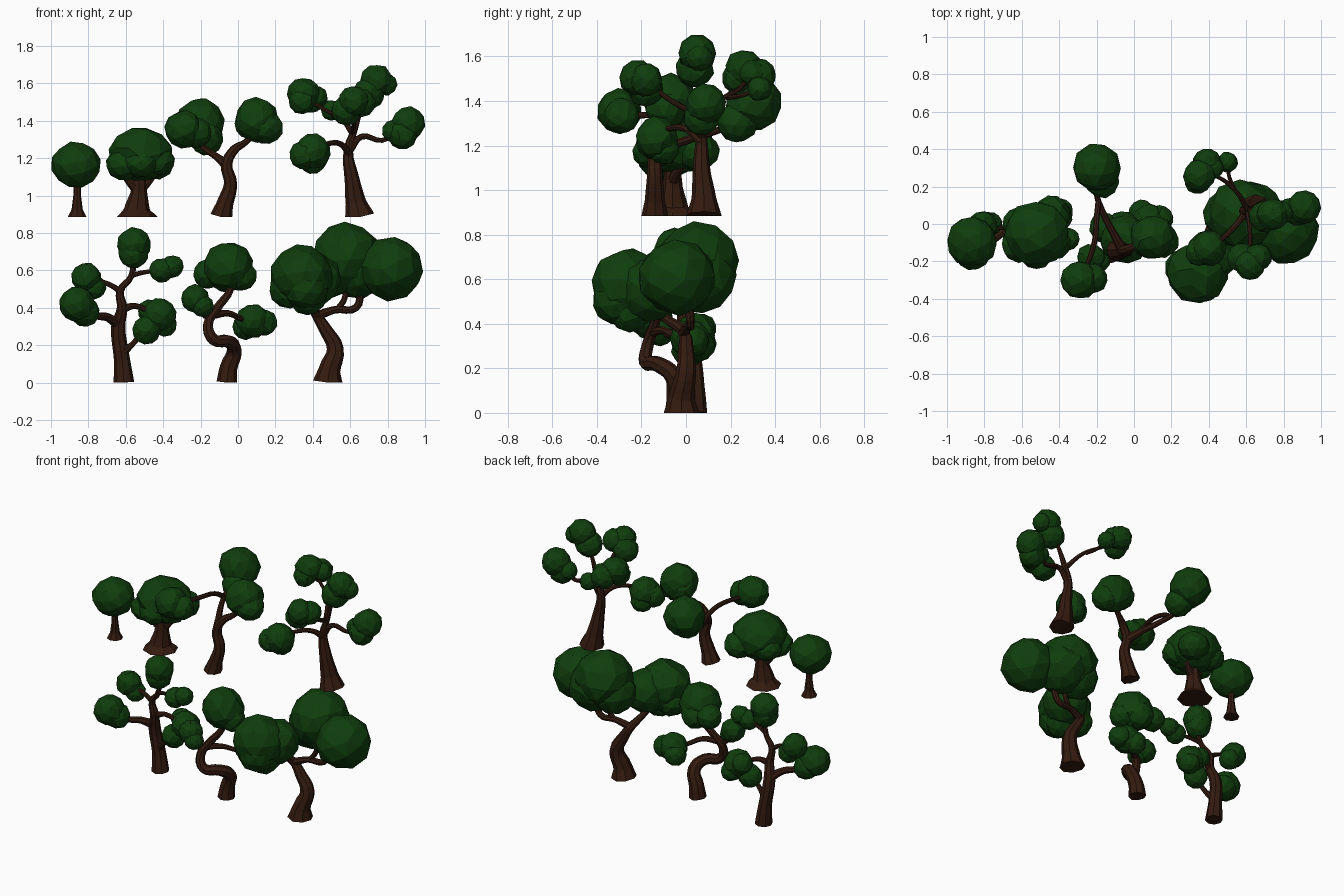
import bpy
import bmesh
import random
from math import pi
from mathutils import Euler, Matrix, Vector

cube = bpy.data.objects.get("Cube")
if cube:
    bpy.data.objects.remove(cube, do_unlink=True)

random.seed(4)
CM = 0.01          # all tree measurements are in hundredths of a unit
UPPER_ROW = 0.885  # ground height of the upper row


def make_material(name, colour):
    material = bpy.data.materials.new(name)
    material.use_nodes = True
    material.diffuse_color = colour
    shader = material.node_tree.nodes["Principled BSDF"]
    shader.inputs["Base Color"].default_value = colour
    shader.inputs["Roughness"].default_value = 0.9
    return material


bark = make_material("bark", (0.034, 0.011, 0.005, 1))
leaf = make_material("leaf", (0.005, 0.047, 0.004, 1))


def add_object(name, mesh, material):
    mesh.materials.clear()
    mesh.materials.append(material)
    obj = bpy.data.objects.new(name, mesh)
    bpy.context.collection.objects.link(obj)
    return obj


def make_wood(name, lift, limbs):
    """Sweep tapered eight-sided limbs along curves and turn them into one mesh."""
    curve = bpy.data.curves.new(name + "_path", "CURVE")
    curve.dimensions = "3D"
    curve.bevel_depth = 1
    curve.bevel_resolution = 2
    curve.use_fill_caps = True
    curve.resolution_u = 4
    for limb in limbs:
        spline = curve.splines.new("BEZIER")
        spline.use_smooth = False
        spline.bezier_points.add(len(limb) - 1)
        for point, (x, y, z, radius) in zip(spline.bezier_points, limb):
            point.co = Vector((x, y, z)) * CM + Vector((0, 0, lift))
            point.radius = radius * CM
            point.handle_left_type = point.handle_right_type = "AUTO"
    helper = bpy.data.objects.new(name + "_path", curve)
    bpy.context.collection.objects.link(helper)
    bpy.context.view_layer.update()
    graph = bpy.context.evaluated_depsgraph_get()
    mesh = bpy.data.meshes.new_from_object(helper.evaluated_get(graph))
    bpy.data.objects.remove(helper, do_unlink=True)
    bpy.data.curves.remove(curve)
    for vertex in mesh.vertices:
        vertex.co.z = max(vertex.co.z, lift)
    mesh.shade_flat()
    add_object(name + "_trunk", mesh, bark)


def make_canopy(name, lift, clumps, squash):
    """Overlap faceted, slightly uneven balls of foliage."""
    bm = bmesh.new()
    for x, y, z, radius in clumps:
        ball = bmesh.ops.create_icosphere(bm, subdivisions=2, radius=1)["verts"]
        turn = Euler([random.uniform(0, pi) for _ in range(3)]).to_matrix()
        centre = Vector((x, y, z)) * CM + Vector((0, 0, lift))
        size = Matrix.Diagonal((1, 1, squash)) * (radius * CM)
        for vert in ball:
            bump = random.uniform(0.98, 1.06)
            vert.co = centre + size @ turn @ (vert.co * bump)
    # Merge nearly flat neighbours into larger irregular facets
    bmesh.ops.dissolve_limit(bm, angle_limit=pi / 15, verts=bm.verts, edges=bm.edges)
    mesh = bpy.data.meshes.new(name + "_canopy")
    bm.to_mesh(mesh)
    bm.free()
    add_object(name + "_canopy", mesh, leaf)


def make_tree(name, lift, limbs, clumps, squash=1):
    make_wood(name, lift, limbs)
    make_canopy(name, lift, clumps, squash)


# Small round tree
make_tree("sapling", UPPER_ROW, [
    [(-86, -9, 0, 5), (-86, -9, 4, 3), (-86, -9, 12, 2), (-86, -9, 28, 2)],
], [(-86.5, -9.5, 28, 13.2)], squash=0.92)

# Stout tree with a broad hood and a flared foot
make_tree("stout_tree", UPPER_ROW, [
    [(-54, -6, 0, 11), (-54, -6, 4, 7), (-53, -6, 13, 4.5), (-53, -6, 27, 3)],
    [(-53, -6, 14, 3), (-47, -4, 20, 2), (-43, 3, 26, 1.5)],
    [(-53, -6, 14, 3), (-59, -8, 20, 2), (-62, -9, 27, 1.5)],
], [(-52, -5, 33.5, 17), (-44, 5, 29, 10), (-43, -10, 30, 9), (-61, 0, 29, 9),
    (-61, -11, 28, 9.5), (-52, -15, 29, 9)], squash=0.87)

# Tree forking into long arms, with the front arm looping off the back one
make_tree("forked_tree", UPPER_ROW, [
    [(-9, -14, 0, 6), (-7, -14, 7, 4.5), (-4, -14, 18, 3.5), (-6, -14, 28, 3),
     (-2, -13, 36, 2.5), (4, -10, 40, 1.7), (10, -8, 46, 1.5)],
    [(-6, -14, 28, 3), (-11, -5, 32, 2), (-17, 7, 36, 1.7), (-20, 16, 39, 1.5),
     (-20, 28, 46, 1.2)],
    [(-19, 12, 38, 1.6), (-20, 3, 43, 1.5), (-21, -9, 45, 1.5), (-26, -25, 45, 1.3)],
], [(-20, 30, 51, 12.7), (-17, 23, 42, 9), (-29, -30, 47, 10), (-22, -29, 45, 8),
    (10, -7, 52, 11.7), (15, -9, 48, 9), (6, -5, 50, 8)])

# Tall tree with six arms
make_tree("tall_tree", UPPER_ROW, [
    [(65, 8, 0, 8), (63, 8, 8, 5.5), (61, 7, 20, 4), (59, 7, 36, 2.5),
     (62, 7, 46, 1.8), (66, 6, 58, 1.2), (72, 5, 70, 0.8)],
    [(60, 7, 36, 2), (66, 7, 43, 1.6), (77, 8, 41, 1.3), (88, 8, 47, 1)],
    [(60, 7, 33, 2), (55, 0, 39, 1.6), (47, -8, 39, 1.3), (39, -13, 36, 1)],
    [(61, 7, 45, 1.6), (62, -4, 50, 1.2), (62, -18, 60, 1)],
    [(61, 7, 45, 1.6), (55, 17, 53, 1.2), (47, 24, 57, 1.1), (36, 28, 64, 1)],
    [(54, 18, 53, 1.2), (51, 25, 54, 1), (50, 32, 57, 1)],
], [(35, 26, 66, 8.5), (39, 33, 63, 7.5), (34, 23, 62, 7), (42, 30, 64, 6),
    (50, 33, 57, 5.5), (62, -22, 62, 8), (58, -18, 57, 8), (66, -18, 61, 7.5),
    (74, 5, 73, 8.5), (70, 4, 66, 8.5), (79, 6, 71, 6),
    (91, 9, 50, 9), (88, 7, 44, 8), (83, 8, 46, 6),
    (40, -13, 35, 9.5), (35, -15, 33, 7.5), (40, -10, 30, 7)])

# Gnarled tree with five tufts
make_tree("gnarled_tree", 0, [
    [(-61, 4, 0, 5.5), (-62, 4, 12, 4.3), (-64, 2, 30, 3.8), (-62, -1, 40, 2.8),
     (-63, -2, 49, 2), (-57, -4, 57, 1.6), (-56, -5, 70, 1.5)],
    [(-64, 2, 31, 3), (-70, -4, 35, 2.3), (-76, -9, 36, 2), (-85, -15, 42, 1.5)],
    [(-63, -2, 49, 1.6), (-70, -2, 53, 1.3), (-79, -2, 55, 1.2)],
    [(-58, -4, 57, 1.4), (-50, -6, 59, 1.2), (-40, -9, 60, 1)],
    [(-62, -1, 39, 2.2), (-55, 1, 41, 1.6), (-45, 3, 36, 1.2)],
    [(-62, 3, 16, 2.5), (-57, 1, 20, 1.6), (-51, 0, 27, 1.3)],
], [(-55.5, -5, 74, 9), (-56, -5, 69, 8), (-86, -15, 42, 9.5), (-82, -12, 38, 8),
    (-81, -1, 56, 8), (-77, 0, 51, 6.5), (-41, -9, 60, 6.5), (-35, -8, 62, 6),
    (-42, 4, 36, 9), (-49, 1, 28, 7.5), (-39, 7, 31, 6.5), (-47, 7, 38, 6.5)])

# Tree with an S-bent trunk
make_tree("bent_tree", 0, [
    [(-6, -4, 0, 5.5), (-5, -4, 8, 4.7), (-2, -6, 17, 4), (-5, -13, 22, 3.5),
     (-13, -18, 23, 3.2), (-16, -17, 31, 2.8), (-11, -14, 40, 2.4), (-4, -11, 50, 2),
     (-4, -8, 60, 2)],
    [(-14, -15, 36, 2.2), (-5, -10, 37, 1.7), (2, -4, 34, 1.5), (9, 2, 33, 1.2)],
    [(-15, -16, 34, 1.8), (-20, -18, 38, 1.4), (-23, -20, 44, 1.2)],
], [(-5, -8, 62, 13), (-16, -2, 58, 8), (2, -9, 57, 8), (-6, -2, 57, 9),
    (-23, -18, 45, 7.5), (-19, -20, 41, 6),
    (8, 2, 33, 9), (14, 3, 32, 7), (4, 6, 30, 7)])

# Broad tree with heavy crowns
make_tree("broad_tree", 0, [
    [(48, -2, 0, 8), (49, -2, 7, 5.8), (52, 0, 18, 4.5), (47, 0, 28, 3.5),
     (42, -1, 36, 2.6), (38, -10, 43, 2), (35, -20, 52, 2)],
    [(43, -1, 36, 2.5), (52, 1, 39, 2), (63, 2, 40, 2), (66, 1, 50, 2),
     (70, -1, 58, 2)],
    [(53, 1, 39, 1.6), (57, 2, 45, 1.6), (58, 3, 58, 1.6)],
], [(58, 5, 67, 18.5), (64, 6, 61, 16), (51, 5, 60, 14), (82, -4, 61, 17),
    (34, -26, 57, 16.5), (27, -24, 50, 10.5), (41, -17, 55, 14), (36, -30, 51, 12),
    (37, -25, 46, 10)])
